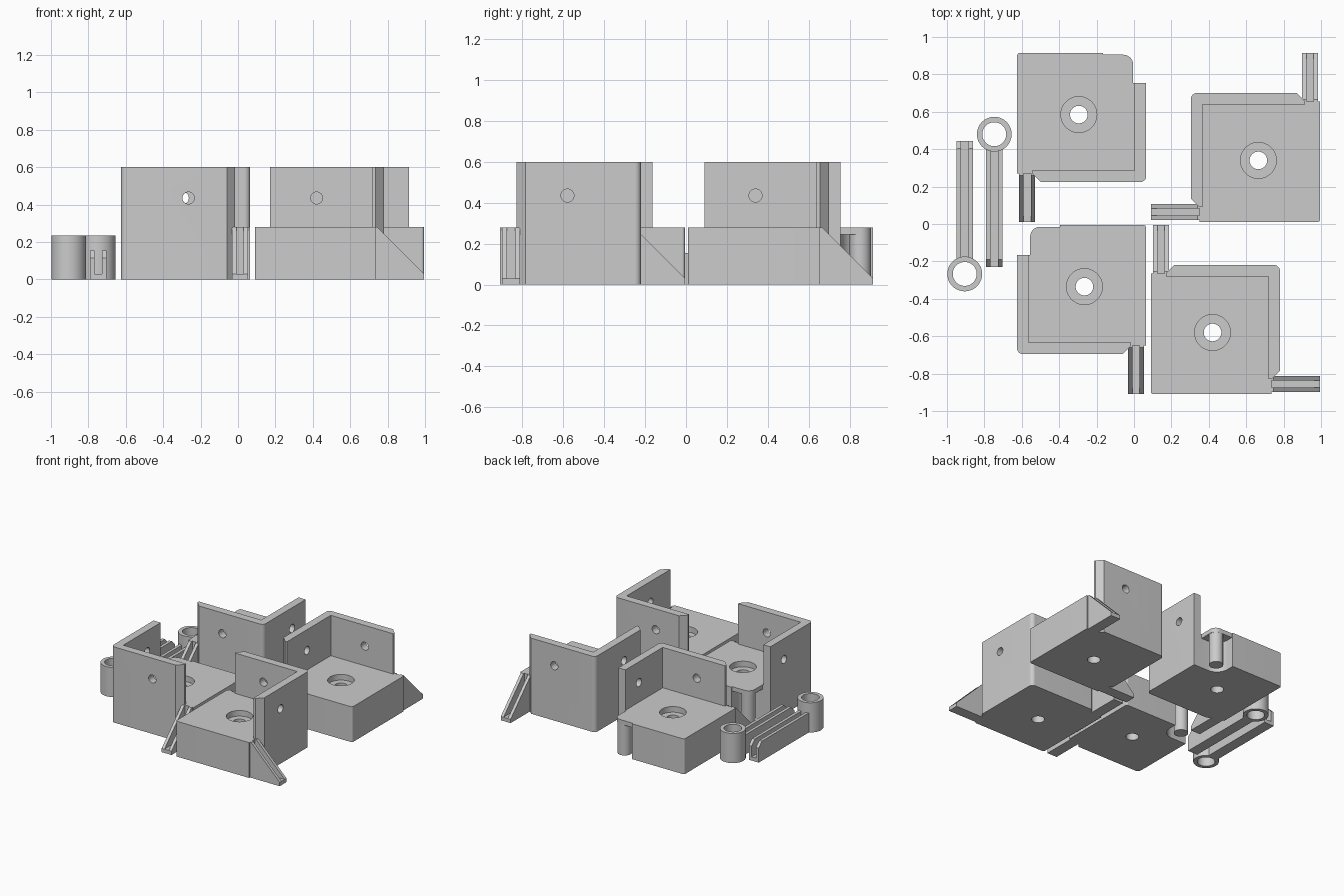
import bpy
import bmesh
from math import cos, sin, tan, pi
from mathutils import Vector

cube = bpy.data.objects.get("Cube")
if cube:
    bpy.data.objects.remove(cube, do_unlink=True)

grey = bpy.data.materials.new("plain grey")
grey.use_nodes = True
colour = (0.6, 0.6, 0.6, 1)
grey.diffuse_color = colour
grey.node_tree.nodes["Principled BSDF"].inputs["Base Color"].default_value = colour


def rounded(points, steps=10):
    """Outline from (a, b) or (a, b, radius) corners, with fillets."""
    out = []
    for i, p in enumerate(points):
        here = Vector(p[:2])
        if len(p) == 2:
            out.append(here)
            continue
        radius = p[2]
        to_prev = (Vector(points[i - 1][:2]) - here).normalized()
        to_next = (Vector(points[(i + 1) % len(points)][:2]) - here).normalized()
        half = to_prev.angle(to_next) / 2
        centre = here + (to_prev + to_next).normalized() * radius / sin(half)
        start = here + to_prev * radius / tan(half) - centre
        end = here + to_next * radius / tan(half) - centre
        for k in range(steps + 1):
            out.append(centre + start.lerp(end, k / steps).normalized() * radius)
    return out


def circle(a, b, r, n=48):
    return [(a + r * cos(2 * pi * i / n), b + r * sin(2 * pi * i / n)) for i in range(n)]


def prism(name, outline, low, high, place):
    """Extrude an outline from low to high, through a placing function."""
    bm = bmesh.new()
    rings = [[bm.verts.new(place(p[0], p[1], h)) for p in outline] for h in (low, high)]
    n = len(outline)
    for ring in rings:
        bm.faces.new(ring)
    for i in range(n):
        j = (i + 1) % n
        bm.faces.new((rings[0][i], rings[0][j], rings[1][j], rings[1][i]))
    bmesh.ops.recalc_face_normals(bm, faces=bm.faces)
    mesh = bpy.data.meshes.new(name)
    bm.to_mesh(mesh)
    bm.free()
    mesh.materials.append(grey)
    obj = bpy.data.objects.new(name, mesh)
    bpy.context.collection.objects.link(obj)
    return obj


def combine(obj, other, operation="DIFFERENCE"):
    """Apply a boolean and remove the helper."""
    mod = obj.modifiers.new("shape", "BOOLEAN")
    mod.operation, mod.object, mod.solver = operation, other, "EXACT"
    graph = bpy.context.evaluated_depsgraph_get()
    mesh = bpy.data.meshes.new_from_object(obj.evaluated_get(graph))
    obj.modifiers.clear()
    obj.data = mesh
    bpy.data.objects.remove(other, do_unlink=True)


BASE, TOP, SIDE, WALL, FLOOR = 0.28, 0.6, 0.69, 0.062, 0.03
parts = []


def channel(name, profile, middle, start, place):
    """Open-topped channel: side profile extruded across, with a slot."""
    body = prism(name, profile, middle - 0.043, middle + 0.043, place)
    slot = [(-1, FLOOR), (start, FLOOR), (start, 1), (-1, 1)]
    combine(body, prism("slot", slot, middle - 0.019, middle + 0.019, place))
    parts.append(body)


def bracket(name, cx, cy, sx, sy, pegged):
    def plan(u, v, z):
        return (cx + sx * u, cy + sy * v, z)

    def across(u, z, v):
        return plan(u, v, z)

    def along(v, z, u):
        return plan(u, v, z)

    # Block with chamfered strut corners
    outline = [(0, 0, 0.03), (0.565, 0), (0.61, 0.045), (SIDE, 0.045), (SIDE, SIDE, 0.015)]
    if pegged:
        outline += [(0, SIDE)]
        end = 0.53
    else:
        outline += [(0.045, SIDE), (0.045, 0.61), (0, 0.565)]
        end = 0.61
    body = prism(name, rounded(outline), 0, TOP, plan)

    # Pocket that leaves the two upright walls
    pocket = [(WALL, WALL), (0.61, WALL), (0.61, -0.1), (1, -0.1),
              (1, 1), (-0.1, 1), (-0.1, end), (WALL, end)]
    combine(body, prism("pocket", pocket, BASE, 1, plan))

    # Counterbored floor hole and wall holes
    combine(body, prism("bore", circle(0.36, 0.36, 0.096), BASE - 0.045, 0.5, plan))
    combine(body, prism("hole", circle(0.36, 0.36, 0.047), -0.1, 0.5, plan))
    for turn in (across, along):
        combine(body, prism("wall_hole", circle(0.36, 0.435, 0.032, 32), -0.1, 0.2, turn))

    # Hinge notch, tab and peg
    if pegged:
        notch = rounded([(-0.1, end), (0.23, end, 0.1), (0.23, 0.8), (-0.1, 0.8)])
        combine(body, prism("notch", notch, -0.1, 0.3, plan))
        tab = rounded([(0.07, 0.5), (0.3, 0.5), (0.3, 0.68), (0.07, 0.68, 0.052)])
        combine(body, prism("tab", tab, 0.245, BASE, plan), "UNION")
        parts.append(prism(name + "_peg", circle(0.125, 0.628, 0.052), 0, 0.25, plan))
    parts.append(body)

    # Sloping grooved struts
    wedge = [(0.045, 0), (-0.215, 0), (-0.215, FLOOR), (0.035, BASE), (0.045, BASE)]
    channel(name + "_strut", wedge, 0.636, 0.1, along)
    if not pegged:
        channel(name + "_side_strut", wedge, 0.636, 0.1, across)


bracket("back_right_bracket", 0.065, 0.225, -1, 1, True)
bracket("front_right_bracket", -0.625, -0.695, 1, 1, True)
bracket("back_left_bracket", 0.305, 0.70, 1, -1, False)
bracket("front_left_bracket", 0.78, -0.22, -1, -1, False)


def arm(name, cx, cy, sy):
    def plan(u, v, z):
        return (cx + u, cy + sy * v, z)

    def side(t, z, u):
        return plan(u, -t, z)

    # Eyelet ring
    ring = prism(name + "_ring", circle(0, 0, 0.093), 0, 0.235, plan)
    combine(ring, prism("eye", circle(0, 0, 0.064), -0.1, 0.5, plan))
    parts.append(ring)
    # Channel bar with chamfered tip
    bar = [(-0.075, 0), (-0.71, 0), (-0.71, 0.115), (-0.67, 0.155), (-0.075, 0.155)]
    channel(name + "_bar", bar, 0, -0.085, side)


arm("outer_arm", -0.905, -0.267, 1)
arm("inner_arm", -0.747, 0.48, -1)

# Smooth the round surfaces and keep edges crisp
bpy.ops.object.select_all(action="DESELECT")
for part in parts:
    part.select_set(True)
bpy.context.view_layer.objects.active = parts[0]
bpy.ops.object.shade_smooth_by_angle(angle=pi / 6)
